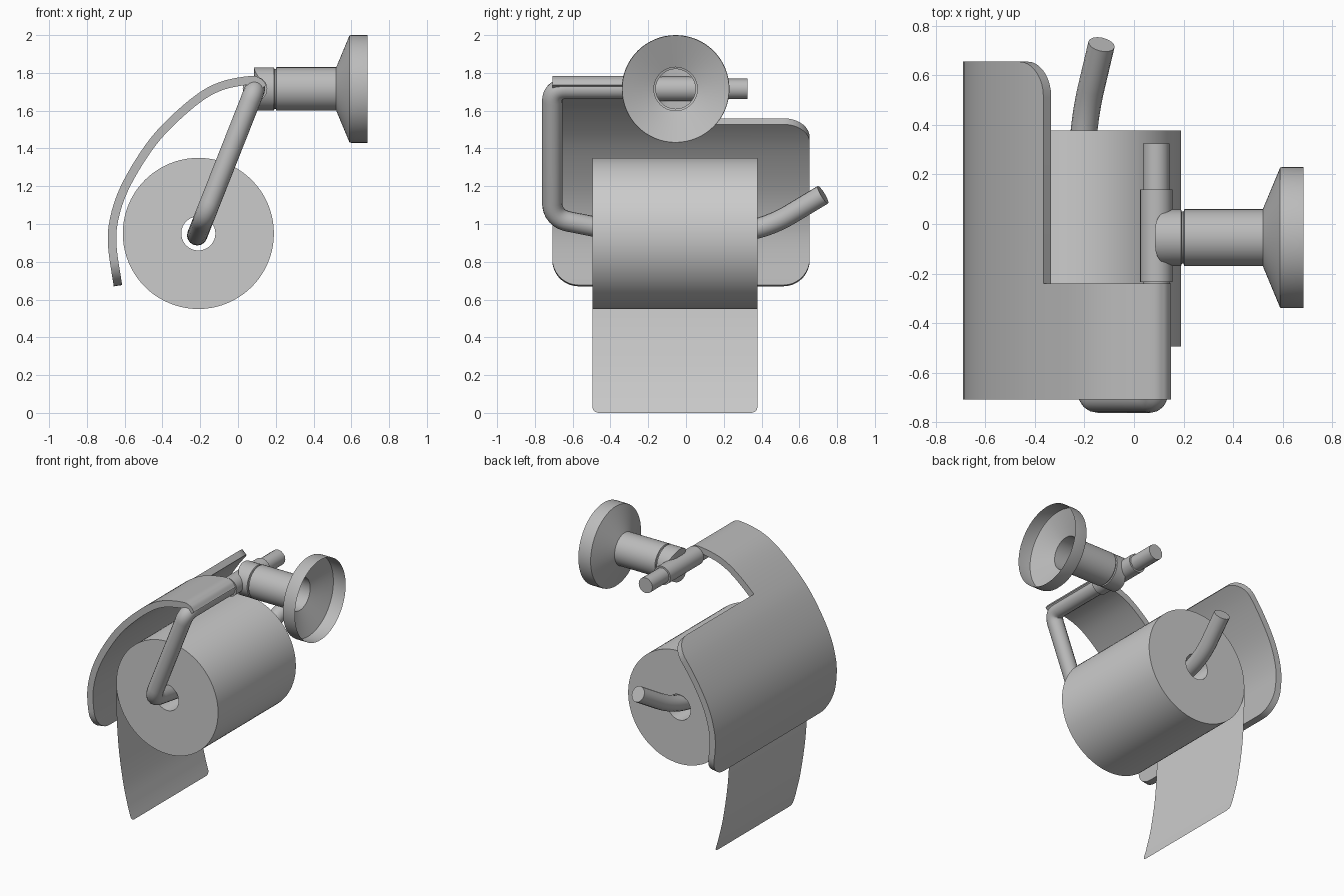
import bpy, bmesh, math
from mathutils import Vector

if "Cube" in bpy.data.objects:
    bpy.data.objects.remove(bpy.data.objects["Cube"])


def material(name, v):
    m = bpy.data.materials.new(name)
    m.diffuse_color = (v, v, v, 1)
    m.use_nodes = True
    m.node_tree.nodes["Principled BSDF"].inputs["Base Color"].default_value = m.diffuse_color
    return m


METAL, PAPER = material("metal", 0.5), material("paper", 0.8)


def finish(ob, mat, angle=35):
    ob.data.materials.append(mat)
    bpy.ops.object.select_all(action='DESELECT')
    ob.select_set(True)
    bpy.context.view_layer.objects.active = ob
    bpy.ops.object.shade_smooth_by_angle(angle=math.radians(angle))
    return ob


def mesh_object(name, verts, faces, mat, recalc=True):
    me = bpy.data.meshes.new(name)
    me.from_pydata(verts, [], faces)
    bm = bmesh.new()
    bm.from_mesh(me)
    bmesh.ops.remove_doubles(bm, verts=bm.verts, dist=1e-5)
    if recalc:
        bmesh.ops.recalc_face_normals(bm, faces=bm.faces)
    bm.to_mesh(me)
    bm.free()
    ob = bpy.data.objects.new(name, me)
    bpy.context.collection.objects.link(ob)
    return finish(ob, mat)


def lathe(name, profile, axis, centre, mat, n=64):
    """Revolve (radius, position) points around the x or y axis through centre."""
    verts, faces = [], []
    for r, a in profile:
        for k in range(n):
            c, s = r * math.cos(2 * math.pi * k / n), r * math.sin(2 * math.pi * k / n)
            p = Vector((a, c, s)) if axis == 'X' else Vector((c, a, s))
            verts.append(p + Vector(centre))
    for i in range(len(profile) - 1):
        for k in range(n):
            j = (k + 1) % n
            faces.append((i * n + k, i * n + j, i * n + n + j, i * n + n + k))
    return mesh_object(name, verts, faces, mat)


def catmull(pts, steps=10):
    p = [Vector(q) for q in pts]
    p = [2 * p[0] - p[1]] + p + [2 * p[-1] - p[-2]]
    out = []
    for a, b, c, d in zip(p, p[1:], p[2:], p[3:]):
        for k in range(steps):
            t = k / steps
            out.append(0.5 * (2 * b + (c - a) * t + (2 * a - 5 * b + 4 * c - d) * t * t
                              + (3 * b - a - 3 * c + d) * t ** 3))
    return out + [p[-2]]


def rounded_path(pts, radii, n=8):
    out = [pts[0]]
    for a, b, c, r in zip(pts, pts[1:], pts[2:], radii):
        s, e = b + (a - b).normalized() * r, b + (c - b).normalized() * r
        for k in range(n + 1):
            t = k / n
            out.append(s * (1 - t) ** 2 + b * 2 * t * (1 - t) + e * t * t)
    return out + [pts[-1]]


WY, WZ, BX = -0.055, 1.715, 0.09      # wall mount axis and bar position

# Wall flange: open hollow cup
lathe("wall_flange", [(0.115, 0.52), (0.283, 0.59), (0.285, 0.6), (0.285, 0.685)],
      'X', (0, WY, WZ), METAL)

# Stem with groove and end cap, cap end rounded across its width
stem = lathe("stem", [(0, 0.085), (0.06, 0.085), (0.09, 0.085), (0.114, 0.085), (0.114, 0.19),
                      (0.105, 0.193), (0.105, 0.2), (0.115, 0.203), (0.115, 0.525)],
             'X', (0, WY, WZ), METAL)
for v in stem.data.vertices:
    if v.co.x < 0.1:
        v.co.x += 0.05 * (abs(v.co.y - WY) / 0.114) ** 4

# Sleeve holding the bar
lathe("bar_sleeve", [(0.05, -0.235), (0.065, -0.235), (0.065, 0.14), (0.05, 0.14)],
      'Y', (BX, 0, WZ), METAL, 32)

# Bent bar, lying in a tilted plane
yz = [(0.325, WZ), (-0.708, WZ), (-0.708, 1.03), (-0.25, 0.94), (0.2, 0.94), (0.45, 0.99), (0.725, 1.155)]
path = rounded_path([Vector((BX - 0.395 * (WZ - z), y, z)) for y, z in yz],
                    [0.07, 0.09, 0.15, 0.12, 0.12])
cu = bpy.data.curves.new("roll_bar", 'CURVE')
cu.dimensions = '3D'
cu.bevel_depth, cu.bevel_resolution, cu.use_fill_caps = 0.054, 6, True
sp = cu.splines.new('POLY')
sp.points.add(len(path) - 1)
for q, p in zip(sp.points, path):
    q.co = (*p, 1)
bar = bpy.data.objects.new("roll_bar", cu)
bpy.context.collection.objects.link(bar)
bpy.context.view_layer.objects.active = bar
bar.select_set(True)
bpy.ops.object.convert(target='MESH')
finish(bpy.context.view_layer.objects.active, METAL)

# Paper roll with core hole
Y0, Y1 = -0.495, 0.378
lathe("paper_roll", [(0.09, Y0), (0.4, Y0), (0.4, Y1), (0.09, Y1), (0.09, Y0)],
      'Y', (-0.21, 0, 0.95), PAPER, 80)

# Hanging sheet with rounded bottom corners
line = catmull([(-0.61, 0.95), (-0.608, 0.75), (-0.592, 0.5), (-0.555, 0.25), (-0.515, 0.08)], 6)
line += [Vector((-0.515 + 0.025 * t, 0.08 * (1 - t))) for t in (0.65, 0.8, 0.92, 1)]
verts, faces = [], []
for x, z in line:
    d = max(0, 0.03 - z)
    inset = 0.03 - math.sqrt(0.03 ** 2 - d * d)
    verts += [(x, Y0 + inset, z), (x, Y1 - inset, z)]
for i in range(len(line) - 1):
    faces.append((2 * i, 2 * i + 1, 2 * i + 3, 2 * i + 2))
mesh_object("hanging_sheet", verts, faces, PAPER)

# Curved cover: sweep along the outer curve, with notch and rounded corners
curve = catmull([(0.15, 1.735), (0.12, 1.77), (0.06, 1.783), (-0.1, 1.75), (-0.24, 1.67), (-0.415, 1.51),
                 (-0.53, 1.36), (-0.63, 1.18), (-0.68, 1.02), (-0.688, 0.88), (-0.658, 0.67)])
dist = [0.0]
for a, b in zip(curve, curve[1:]):
    dist.append(dist[-1] + (b - a).length)
L = dist[-1]
S0 = next(s for s, p in zip(dist, curve) if p.x < -0.355)
R = 0.14


def at(s):
    for i in range(len(dist) - 1):
        if s <= dist[i + 1]:
            return curve[i].lerp(curve[i + 1], (s - dist[i]) / (dist[i + 1] - dist[i]))
    return curve[-1]


def corner(d):
    return R - math.sqrt(max(0, R * R - (R - d) ** 2)) if d < R else 0


arc = [R * (1 - math.cos(math.radians(a))) for a in range(0, 91, 10)]
mid = [S0 + R + (L - S0 - 2 * R) * k / 16 for k in range(1, 16)]
stations = [s for s in dist if s < S0 - 0.002] + [S0 + a for a in arc] + mid + [L - a for a in reversed(arc)]
verts, faces = [], []
for i, s in enumerate(stations):
    p = at(s)
    top = 0.655 - corner(min(max(s - S0, 0), L - s))
    for y in (-0.708 + corner(L - s), -0.24, top):
        verts.append((p.x, y, p.y))
    if i:
        for k in ((0, 1) if stations[i - 1] >= S0 else (0,)):
            a = 3 * (i - 1) + k
            faces.append((a, a + 1, a + 4, a + 3))
used = sorted({v for f in faces for v in f})
remap = {v: i for i, v in enumerate(used)}
cover = mesh_object("cover", [verts[v] for v in used],
                    [tuple(remap[v] for v in f) for f in faces], METAL, recalc=False)
mod = cover.modifiers.new("thickness", 'SOLIDIFY')
mod.thickness, mod.offset = 0.045, -1
bpy.context.view_layer.objects.active = cover
bpy.ops.object.modifier_apply(modifier=mod.name)
bpy.ops.object.shade_smooth_by_angle(angle=math.radians(35))
